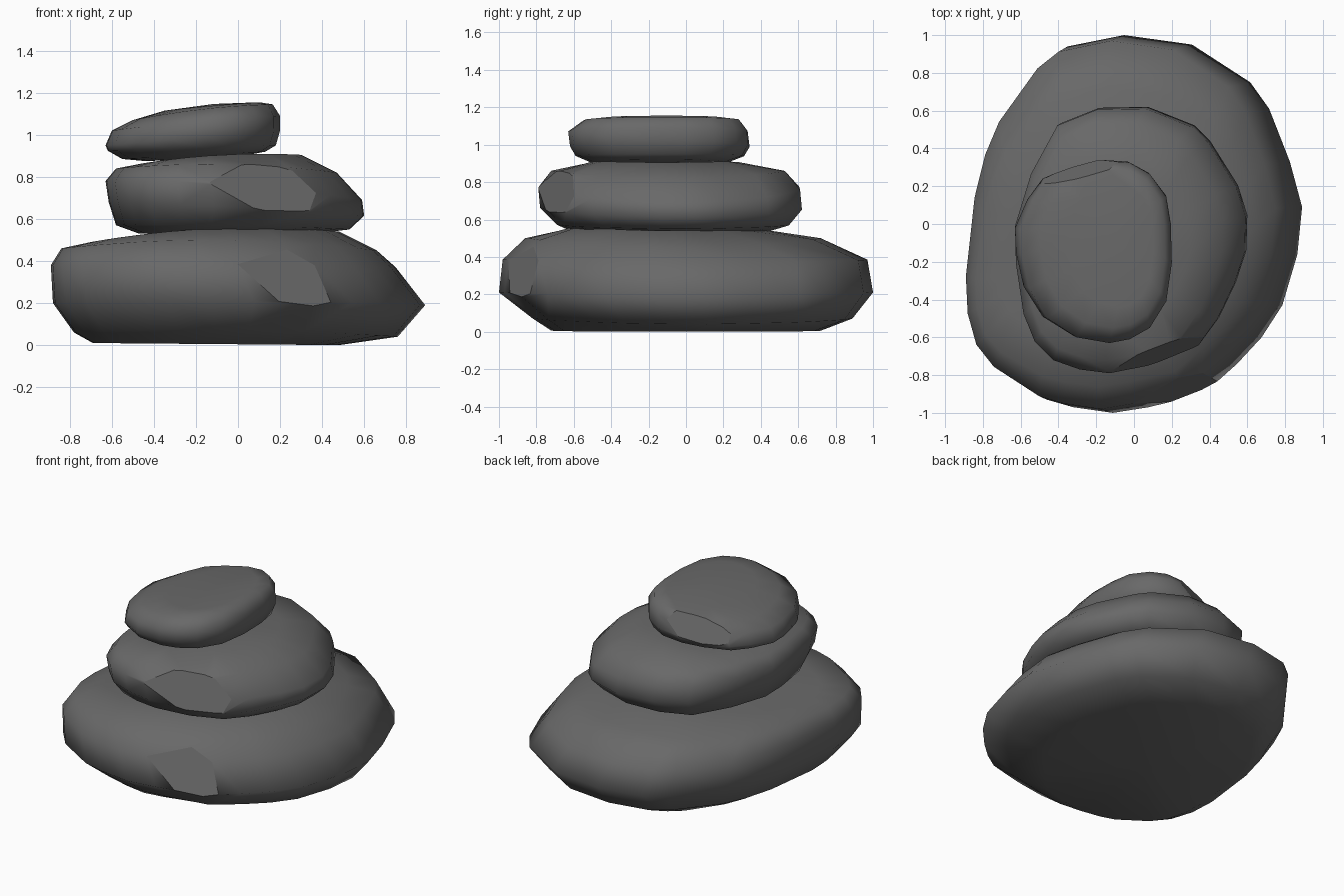
import bpy, bmesh
from mathutils import Vector

if "Cube" in bpy.data.objects:
    bpy.data.objects.remove(bpy.data.objects["Cube"])

grey = bpy.data.materials.new("dark grey stone")
grey.diffuse_color = (0.14, 0.14, 0.14, 1)
grey.use_nodes = True
grey.node_tree.nodes["Principled BSDF"].inputs["Base Color"].default_value = grey.diffuse_color


def stone(name, outline, rings, caps, chip):
    """Loft the outline through tilted rings, then slice one chip off.
    ring: x_left, z_left, x_right, z_right, y_front, y_back, crown (extra height mid-ring)"""
    xs, ys = [p[0] for p in outline], [p[1] for p in outline]
    unit = [((x - min(xs)) / (max(xs) - min(xs)), (y - min(ys)) / (max(ys) - min(ys)))
            for x, y in outline]
    bm = bmesh.new()
    loops = []
    for xl, zl, xr, zr, yf, yb, crown in rings:
        loops.append([bm.verts.new((xl + u * (xr - xl), yf + v * (yb - yf),
                                    zl + u * (zr - zl) + crown * 4 * u * (1 - u)))
                      for u, v in unit])
    n = len(outline)
    for a, b in zip(loops, loops[1:]):
        for i in range(n):
            j = (i + 1) % n
            bm.faces.new((a[i], a[j], b[j], b[i]))
    # bottom and top caps
    for loop, z in ((loops[0], caps[0]), (loops[-1], caps[1])):
        c = sum((v.co for v in loop), Vector()) / n
        mid = bm.verts.new((c.x, c.y, z))
        for i in range(n):
            bm.faces.new((loop[i], loop[(i + 1) % n], mid))
    # chipped facet with sharp edges
    normal, dist = Vector(chip[0]).normalized(), chip[1]
    res = bmesh.ops.bisect_plane(bm, geom=bm.verts[:] + bm.edges[:] + bm.faces[:],
                                 plane_co=normal * dist, plane_no=normal, clear_outer=True)
    cut = [e for e in res["geom_cut"] if isinstance(e, bmesh.types.BMEdge)]
    bmesh.ops.holes_fill(bm, edges=cut, sides=0)
    bmesh.ops.recalc_face_normals(bm, faces=bm.faces[:])
    for f in bm.faces:
        f.smooth = True
    for e in cut:
        if e.is_valid:
            e.smooth = False
    me = bpy.data.meshes.new(name)
    bm.to_mesh(me)
    bm.free()
    me.materials.append(grey)
    ob = bpy.data.objects.new(name, me)
    bpy.context.collection.objects.link(ob)


# large stone
stone("bottom_stone",
      [(-.06, 1), (.3, .95), (.61, .75), (.71, .61), (.82, .33), (.885, .09), (.86, -.16),
       (.78, -.43), (.67, -.6), (.54, -.74), (.36, -.9), (.07, -.97), (-.12, -1), (-.33, -.97),
       (-.47, -.93), (-.73, -.77), (-.83, -.65), (-.88, -.48), (-.89, -.28), (-.84, .15),
       (-.78, .38), (-.7, .56), (-.48, .85), (-.36, .94)],
      [(-.69, .01, .48, 0, -.72, .72, 0), (-.78, .06, .76, .04, -.82, .89, .02),
       (-.88, .2, .89, .19, -1, 1, .015), (-.89, .38, .75, .37, -.98, .97, .01),
       (-.84, .46, .66, .45, -.86, .72, .045), (-.7, .49, .48, .54, -.63, .35, .04)],
      (.01, .56), ((.38, -.85, .38), .948))

# medium stone
stone("middle_stone",
      [(-.19, .625), (.07, .63), (.32, .53), (.4, .45), (.55, .21), (.6, .05), (.595, -.14),
       (.54, -.31), (.45, -.5), (.34, -.65), (.13, -.75), (-.12, -.79), (-.28, -.77),
       (-.42, -.72), (-.52, -.62), (-.58, -.47), (-.62, -.2), (-.625, 0), (-.54, .28), (-.4, .54)],
      [(-.47, .53, .4, .535, -.6, .43, 0), (-.58, .57, .53, .55, -.69, .55, .01),
       (-.615, .68, .6, .615, -.78, .62, .01), (-.63, .78, .59, .69, -.79, .61, .03),
       (-.58, .84, .47, .82, -.72, .53, .03), (-.45, .865, .3, .905, -.53, .28, .02)],
      (.53, .905), ((.36, -.865, .34), .9))

# small stone
stone("top_stone",
      [(-.18, .34), (-.03, .33), (.08, .27), (.17, .15), (.195, 0), (.2, -.2), (.17, -.4),
       (.08, -.54), (-.03, -.6), (-.14, -.62), (-.32, -.59), (-.48, -.49), (-.58, -.33),
       (-.62, -.15), (-.625, -.02), (-.56, .13), (-.48, .24), (-.32, .31)],
      [(-.44, .875, .05, .905, -.46, .15, 0), (-.55, .885, .13, .92, -.51, .22, 0),
       (-.62, .925, .18, .95, -.59, .31, 0), (-.63, .95, .2, 1.02, -.62, .34, 0),
       (-.6, 1.02, .2, 1.09, -.63, .335, .01), (-.5, 1.07, .165, 1.145, -.55, .29, .015),
       (-.35, 1.115, .1, 1.155, -.44, .2, .003)],
      (.885, 1.147), ((-.3, .85, .43), .77))
